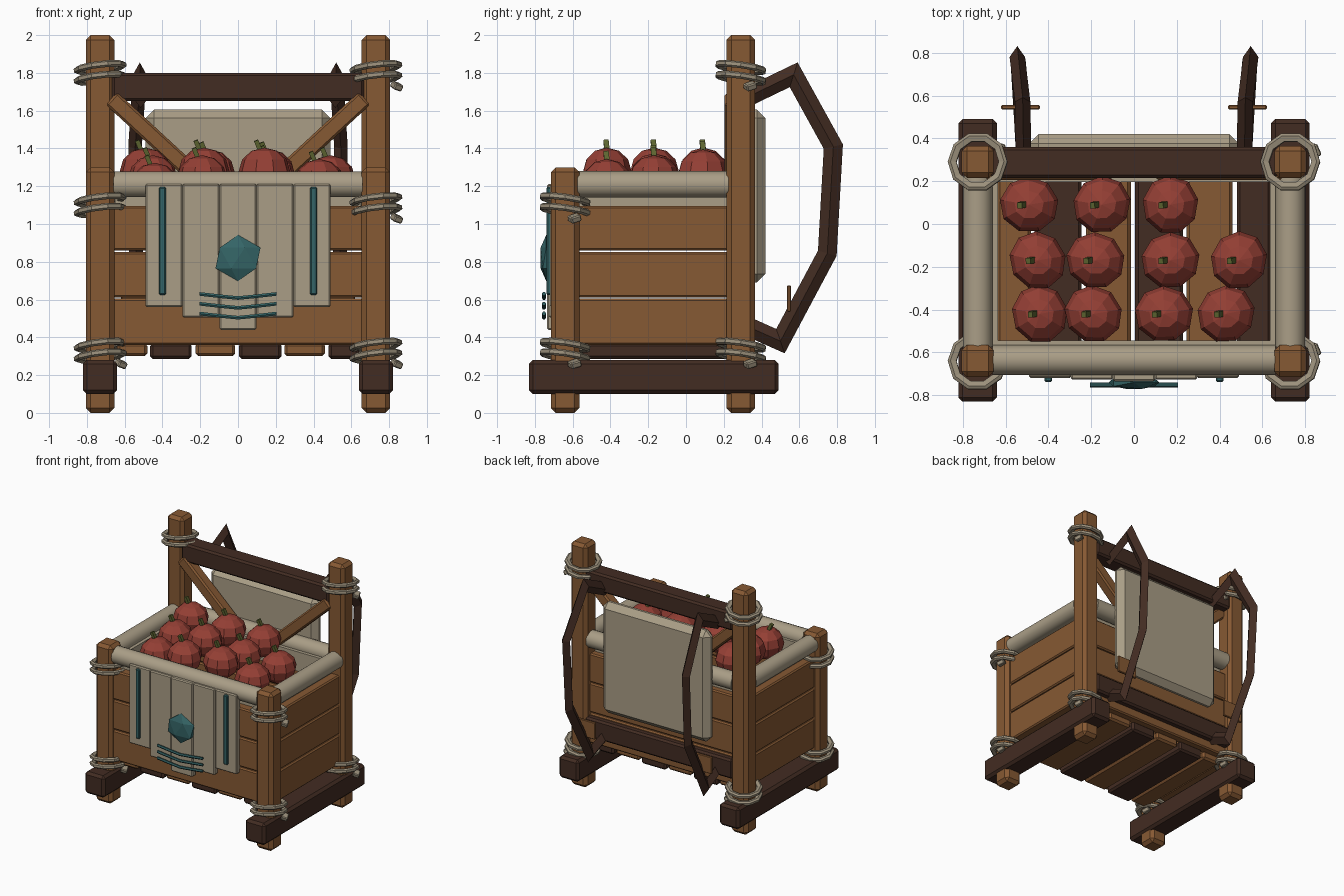
import bpy, bmesh, math
from mathutils import Matrix, Vector, Euler

if "Cube" in bpy.data.objects:
    bpy.data.objects.remove(bpy.data.objects["Cube"])

def mat(name, r, g, b):
    m = bpy.data.materials.new(name)
    m.diffuse_color = (r, g, b, 1)
    m.use_nodes = True
    m.node_tree.nodes["Principled BSDF"].inputs["Base Color"].default_value = m.diffuse_color
    return m

WOOD = mat("wood", 0.24, 0.10, 0.033)
DARK = mat("dark_wood", 0.055, 0.025, 0.016)
CLOTH = mat("cloth", 0.40, 0.34, 0.24)
ROPE = mat("rope", 0.33, 0.28, 0.20)
TEAL = mat("teal", 0.035, 0.13, 0.135)
RED = mat("red", 0.30, 0.05, 0.035)
GREEN = mat("green", 0.11, 0.13, 0.03)

def finish(bm, name, m, loc=(0, 0, 0), rot=(0, 0, 0)):
    bmesh.ops.recalc_face_normals(bm, faces=bm.faces)
    me = bpy.data.meshes.new(name)
    bm.to_mesh(me)
    bm.free()
    me.materials.append(m)
    ob = bpy.data.objects.new(name, me)
    ob.location, ob.rotation_euler = loc, rot
    bpy.context.collection.objects.link(ob)
    return ob

def box(name, loc, size, m, bevel=0.01, rot=(0, 0, 0)):
    bm = bmesh.new()
    bmesh.ops.create_cube(bm, size=1, matrix=Matrix.Diagonal((*size, 1)))
    if bevel:
        bmesh.ops.bevel(bm, geom=bm.edges[:], offset=bevel, segments=1, affect='EDGES')
    return finish(bm, name, m, loc, rot)

def span(name, x, y, z, m, bevel=0.01):
    """Box given by its min/max on each axis."""
    return box(name, [(a[0] + a[1]) / 2 for a in (x, y, z)],
               [a[1] - a[0] for a in (x, y, z)], m, bevel)

def sweep(name, path, section, m):
    """Sweep a section (side x, in-plane offset) along a path lying in a y-z plane."""
    bm, rings = bmesh.new(), []
    pts = [Vector(p) for p in path]
    for i, p in enumerate(pts):
        d1 = (p - pts[max(i - 1, 0)]).normalized()
        d2 = (pts[min(i + 1, len(pts) - 1)] - p).normalized()
        t = (d1 + d2).normalized()
        n = Vector((0, -t.z, t.y)).normalized()
        k = 1 / max(0.5, t.dot(d2 if d2.length else d1))
        rings.append([bm.verts.new(p + Vector((a, 0, 0)) + n * b * k) for a, b in section])
    c = len(section)
    for r, s in zip(rings, rings[1:]):
        for j in range(c):
            bm.faces.new((r[j], r[(j + 1) % c], s[(j + 1) % c], s[j]))
    bm.faces.new(rings[0])
    bm.faces.new(rings[-1])
    return finish(bm, name, m)

def roll(name, loc, length, rot):
    bm = bmesh.new()
    bmesh.ops.create_cone(bm, cap_ends=True, segments=14, radius1=0.07, radius2=0.07, depth=length)
    for f in bm.faces:
        f.smooth = len(f.verts) == 4
    return finish(bm, name, CLOTH, loc, rot)

def ring(name, loc, R=0.12, w=0.02, h=0.018, n=10):
    """Flat-sided rope ring, slightly tilted."""
    bm = bmesh.new()
    loops = []
    for i in range(n):
        a = 2 * math.pi * i / n
        loops.append([bm.verts.new(((R + dx) * math.cos(a), (R + dx) * math.sin(a), dz))
                      for dx, dz in ((w, h * .5), (w * .3, h), (-w, h * .5), (-w, -h * .5), (w * .3, -h), (w, -h * .5))])
    for i in range(n):
        r, s = loops[i], loops[(i + 1) % n]
        for j in range(6):
            bm.faces.new((r[j], r[(j + 1) % 6], s[(j + 1) % 6], s[j]))
    return finish(bm, name, ROPE, loc, (-0.14, -0.12, 0))

def binding(name, x, y, z):
    ring(name + "_upper", (x, y, z + 0.028))
    ring(name + "_lower", (x, y, z - 0.028))
    box(name + "_tail", (x + 0.11, y + 0.05, z - 0.07), (0.05, 0.06, 0.035), ROPE, 0.006, (0.3, 0.3, 0.5))

FY, BY, PX = -0.64, 0.29, 0.73
BOARDS = ((0.36, 0.605), (0.612, 0.852), (0.859, 1.095))

for s, side in ((-1, "left"), (1, "right")):
    x = s * PX
    # posts, skids and rope bindings
    box(f"{side}_back_post", (x, BY, 1.0), (0.15, 0.15, 2.0), WOOD, 0.025)
    box(f"{side}_front_post", (x, FY, 0.65), (0.15, 0.15, 1.3), WOOD, 0.025)
    box(f"{side}_skid", (x, -0.17, 0.19), (0.18, 1.32, 0.18), DARK, 0.02)
    for y, z, tag in ((BY, 1.80, "back_top"), (BY, 0.33, "back_bottom"),
                      (FY, 1.10, "front_top"), (FY, 0.33, "front_bottom")):
        binding(f"{side}_{tag}_rope", x, y, z)
    # side boards, liner and cloth roll
    for i, z in enumerate(BOARDS):
        span(f"{side}_side_board_{i}", (x - 0.04, x + 0.04), (-0.58, 0.23), z, WOOD)
    box(f"{side}_liner", (s * 0.665, -0.175, 1.12), (0.06, 0.79, 0.16), CLOTH, 0)
    roll(f"{side}_cloth_roll", (x, -0.175, 1.21), 0.80, (math.pi / 2, 0, 0))
    # diagonal back brace
    a, b = Vector((s * 0.67, 0.25, 1.665)), Vector((s * 0.09, 0.25, 1.13))
    d = b - a
    box(f"{side}_back_brace", (a + b) / 2, (d.length, 0.09, 0.09), WOOD, 0.012,
        (0, -math.atan2(d.z, d.x), 0))
    # carrying strap with a diamond section, and its buckle
    path = [(0.515, 0.30, 1.66), (0.52, 0.57, 1.79), (0.545, 0.78, 1.41),
            (0.54, 0.748, 0.845), (0.525, 0.50, 0.38), (0.515, 0.32, 0.46)]
    sweep(f"{side}_strap", [(s * p[0], p[1], p[2]) for p in path],
          [(0.036, 0), (0, 0.05), (-0.036, 0), (0, -0.05)], DARK)
    box(f"{side}_buckle", (s * 0.53, 0.545, 0.605), (0.18, 0.02, 0.14), WOOD, 0.005)

# front and back walls
for tag, y, ly in (("front", FY, -0.575), ("back", BY - 0.02, 0.225)):
    for i, z in enumerate(BOARDS):
        span(f"{tag}_board_{i}", (-0.67, 0.67), (y - 0.04, y + 0.04), z, WOOD)
    box(f"{tag}_liner", (0, ly, 1.12), (1.30, 0.06, 0.16), CLOTH, 0)
    roll(f"{tag}_cloth_roll", (0, -0.635 if tag == "front" else BY, 1.21), 1.32, (0, math.pi / 2, 0))

# back rails and padded back rest
span("back_top_rail", (-0.67, 0.67), (0.215, 0.36), (1.65, 1.80), DARK, 0.015)
span("back_lower_rail", (-0.67, 0.67), (0.25, 0.36), (0.43, 0.59), DARK, 0.015)
span("back_pad", (-0.49, 0.49), (0.31, 0.42), (0.69, 1.605), CLOTH, 0.045)

# floor slats
for i, (x0, x1) in enumerate(((-0.64, -0.48), (-0.465, -0.245), (-0.225, -0.015),
                              (0.005, 0.23), (0.245, 0.46), (0.48, 0.64))):
    span(f"floor_slat_{i}", (x0, x1), (-0.62, 0.26), (0.285 + 0.015 * (i % 2 == 0), 0.37),
         DARK if i % 2 else WOOD, 0.015)

# front banner strips
for i in range(5):
    k = abs(i - 2)
    x, y = (i - 2) * 0.196, -0.715 + 0.008 * k
    span(f"banner_strip_{i}", (x - 0.099, x + 0.099), (y - 0.02, y + 0.03),
         ((0.44, 0.505, 0.56)[k], 1.212), CLOTH, 0.008)

# teal banner trim
for s, side in ((-1, "left"), (1, "right")):
    box(f"{side}_banner_bar", (s * 0.40, -0.725, 0.91), (0.036, 0.025, 0.57), TEAL, 0.006)
bm = bmesh.new()
bmesh.ops.create_icosphere(bm, subdivisions=1, radius=1, matrix=Matrix.Diagonal((0.133, 0.035, 0.122, 1)))
finish(bm, "banner_gem", TEAL, (0, -0.74, 0.82))
for i in range(3):
    z = 0.63 - 0.052 * i
    pts = [(-0.205, z), (-0.1, z - 0.012), (0, z - 0.022), (0.1, z - 0.012), (0.205, z)]
    bm = bmesh.new()
    loops = [[bm.verts.new((x, -0.752 + 0.011 * math.cos(a * math.pi / 3), zz + 0.011 * math.sin(a * math.pi / 3)))
              for a in range(6)] for x, zz in pts]
    for r, q in zip(loops, loops[1:]):
        for j in range(6):
            bm.faces.new((r[j], r[(j + 1) % 6], q[(j + 1) % 6], q[j]))
    bm.faces.new(loops[0])
    bm.faces.new(loops[-1])
    finish(bm, f"banner_wave_{i}", TEAL)

# apples with stems
APPLES = ((-0.49, 0.09, 1.28), (-0.15, 0.09, 1.27), (0.17, 0.09, 1.27),
          (-0.45, -0.17, 1.24), (-0.18, -0.17, 1.28), (0.17, -0.17, 1.25), (0.49, -0.17, 1.24),
          (-0.44, -0.42, 1.20), (-0.19, -0.42, 1.24), (0.14, -0.42, 1.28), (0.43, -0.42, 1.22))
for i, p in enumerate(APPLES):
    bm = bmesh.new()
    bmesh.ops.create_uvsphere(bm, u_segments=9, v_segments=6, radius=0.138,
                              matrix=Matrix.Diagonal((1, 0.95, 0.9, 1)))
    finish(bm, f"apple_{i}", RED, p, (0, 0, i * 0.7))
    box(f"apple_stem_{i}", (p[0] - 0.03, p[1], p[2] + 0.128), (0.024, 0.028, 0.075), GREEN, 0, (0.1, -0.4, 0))
